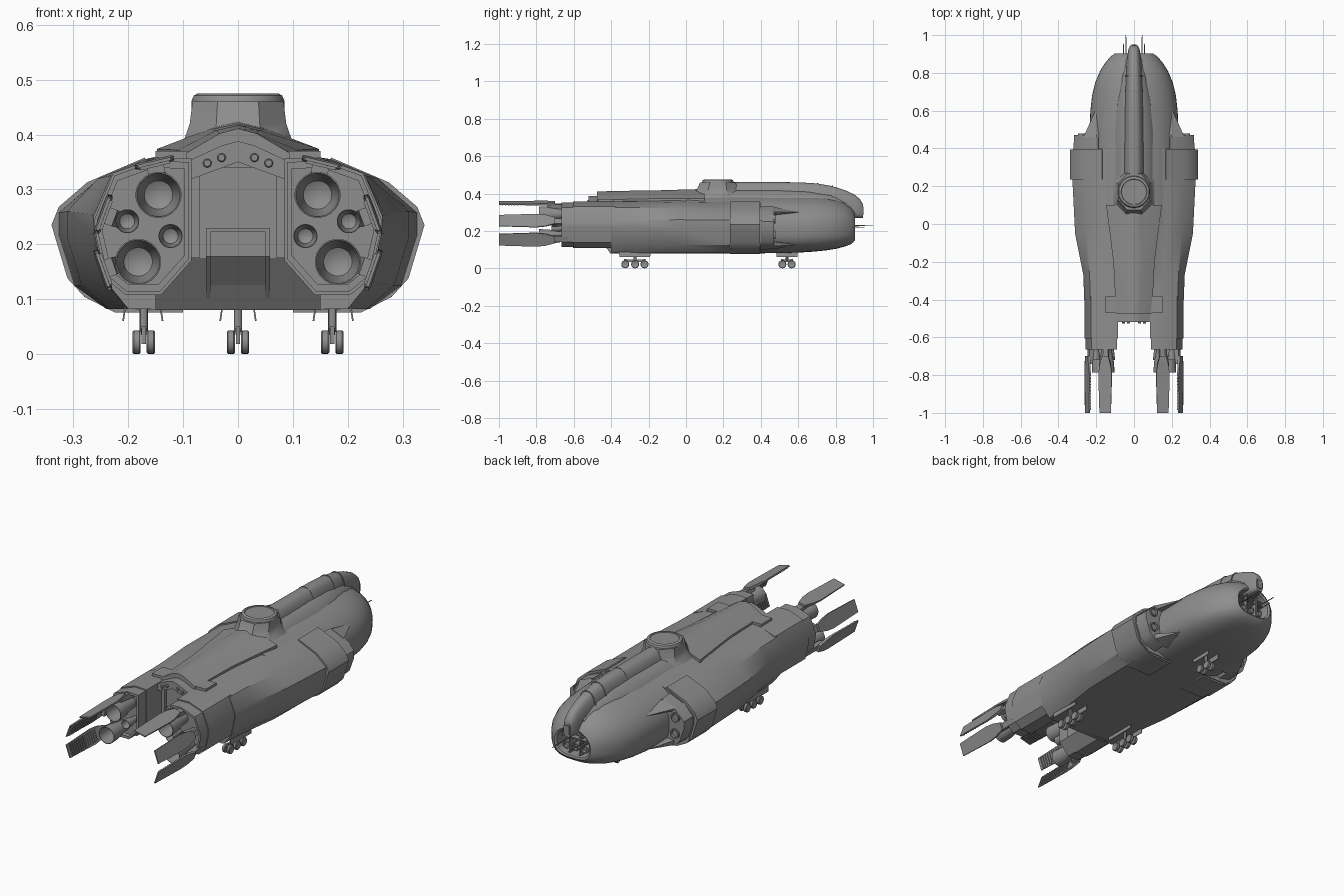
import bpy, bmesh, math
from mathutils import Vector, Matrix

if "Cube" in bpy.data.objects:
    bpy.data.objects.remove(bpy.data.objects["Cube"])


def material(name, v):
    m = bpy.data.materials.new(name)
    m.diffuse_color = (v, v, v, 1)
    m.use_nodes = True
    m.node_tree.nodes["Principled BSDF"].inputs["Base Color"].default_value = m.diffuse_color
    return m


GREY = material("hull grey", 0.27)


def finish(name, bm, angle=30):
    bmesh.ops.recalc_face_normals(bm, faces=bm.faces)
    me = bpy.data.meshes.new(name)
    bm.to_mesh(me)
    bm.free()
    me.materials.append(GREY)
    ob = bpy.data.objects.new(name, me)
    bpy.context.collection.objects.link(ob)
    bpy.ops.object.select_all(action='DESELECT')
    ob.select_set(True)
    bpy.context.view_layer.objects.active = ob
    bpy.ops.object.shade_smooth_by_angle(angle=math.radians(angle))
    return ob


def mirror(ob):
    mod = ob.modifiers.new("mirror", 'MIRROR')
    mod.use_mirror_merge = False
    return ob


def loft(name, rings, caps=True, closed=False, angle=30):
    bm = bmesh.new()
    vs = [[bm.verts.new(p) for p in r] for r in rings]
    n = len(vs[0])
    pairs = list(zip(vs, vs[1:])) + ([(vs[-1], vs[0])] if closed else [])
    for a, b in pairs:
        for i in range(n):
            j = (i + 1) % n
            bm.faces.new((a[i], a[j], b[j], b[i]))
    if caps and not closed:
        bm.faces.new(vs[0])
        bm.faces.new(vs[-1])
    return finish(name, bm, angle)


def prism(name, poly, y0, y1, scale=1.0):
    """Extrude an x-z polygon along y, scaling the far end about its centre."""
    cx = sum(p[0] for p in poly) / len(poly)
    cz = sum(p[1] for p in poly) / len(poly)
    return loft(name, [[(x, y0, z) for x, z in poly],
                       [(cx + (x - cx) * scale, y1, cz + (z - cz) * scale) for x, z in poly]])


def box(name, x0, x1, y0, y1, z0, z1):
    return prism(name, [(x0, z0), (x1, z0), (x1, z1), (x0, z1)], y0, y1)


def lathe(name, centre, prof, axis='Y', n=24):
    """Spin (radius, offset) points round an axis into a closed ring body."""
    c = Vector(centre)
    rings = []
    for r, h in prof:
        ring = []
        for i in range(n):
            t = 2 * math.pi * (i + .5) / n
            u, v = r * math.cos(t), r * math.sin(t)
            ring.append(c + Vector({'X': (h, u, v), 'Y': (u, h, v), 'Z': (u, v, h)}[axis]))
        rings.append(ring)
    return loft(name, rings)


def both(half):
    return half + [(-x, z) for x, z in reversed(half) if x > 0]


def oval(y, w, zb, zm, zt, nb=3.0, nt=2.0, count=48):
    ring = []
    for i in range(count):
        t = 2 * math.pi * i / count
        c, s = math.cos(t), math.sin(t)
        n, h = (nt, zt - zm) if s >= 0 else (nb, zm - zb)
        ring.append((w * math.copysign(abs(c) ** (2 / n), c), y,
                     zm + h * math.copysign(abs(s) ** (2 / n), s)))
    return ring


# Angular main hull
hull = {
    -.40: [(0, .408), (.03, .4), (.095, .358), (.155, .356), (.232, .325), (.264, .25), (.262, .22), (.243, .135), (.2, .082), (0, .08)],
    -.27: [(0, .412), (.035, .403), (.1, .36), (.16, .356), (.235, .325), (.268, .255), (.266, .22), (.245, .13), (.205, .082), (0, .08)],
    -.05: [(0, .42), (.045, .41), (.105, .366), (.17, .355), (.255, .32), (.312, .26), (.312, .215), (.285, .125), (.235, .082), (0, .08)],
    .23: [(0, .428), (.05, .415), (.105, .37), (.17, .352), (.265, .31), (.326, .258), (.326, .215), (.298, .125), (.24, .082), (0, .08)],
    .40: [(0, .42), (.05, .41), (.105, .37), (.17, .35), (.265, .305), (.322, .255), (.322, .215), (.295, .125), (.24, .085), (0, .082)],
}
loft("main_hull", [[(x, y, z) for x, z in both(h)] for y, h in hull.items()])

# Raised roof panel and aft header with lamps
loft("roof_panel", [[(x * w, y, z + dz) for x, z in both([(0, .411), (.034, .402), (.095, .366), (.095, .34), (0, .34)])]
                    for y, w, dz in ((-.475, 1, 0), (-.2, 1.15, .006), (.1, 1.55, .008))])
prism("aft_header", both([(0, .388), (.03, .38), (.095, .35), (.095, .315), (0, .35)]), -.52, -.38)
for x, z in ((.03, .358), (.056, .348)):
    mirror(lathe("header_lamp", (x, -.525, z), [(.006, -.002), (.008, 0), (.008, .015)], n=12))

# Aft bulkhead with sloping lower half and ramp
loft("aft_bulkhead", [[(x, y, z) for y, z in ((-.385, .08), (-.405, .08), (-.47, .175), (-.47, .37), (-.385, .37))]
                      for x in (-.15, .15)])
loft("ramp_door", [[(x, y, z) for y, z in ((-.405, .09), (-.482, .178), (-.482, .222), (-.455, .222), (-.40, .10))]
                   for x in (-.05, .05)])
for s in (-1, 1):
    loft("ramp_frame", [[(s * x, y, z) for y, z in ((-.405, .085), (-.488, .178), (-.488, .228), (-.455, .228), (-.40, .10))]
                        for x in (.05, .058)])
box("ramp_lintel", -.058, .058, -.488, -.455, .222, .23)
mirror(box("bulkhead_rib", .07, .09, -.485, -.4, .175, .325))

# Engine nacelles
nac = [(.085, .356), (.15, .358), (.228, .33), (.262, .245), (.26, .22), (.241, .137), (.205, .108), (.14, .108), (.085, .17)]
mirror(prism("nacelle", nac, -.605, -.38))
mid = (.172, .235)


def shrink(k):
    return [(mid[0] + (x - mid[0]) * k, mid[1] + (z - mid[1]) * k) for x, z in nac]


mirror(loft("nacelle_collar", [[(x, y, z) for x, z in shrink(k)] for k, y in
                               ((.95, -.6), (.95, -.665), (.85, -.665), (.85, -.64))]))

# Open engine bells
for x, z, r, y in ((.145, .29, .042, -.785), (.182, .168, .042, -.785), (.202, .242, .022, -.72), (.123, .215, .022, -.72)):
    d = -.64 - y
    mirror(lathe("engine_bell", (x, y, z), [(r * .3, d * .75), (r * .62, d * .7), (r * .88, d * .35), (r * .94, 0),
                                           (r, 0), (r * .95, d * .35), (r * .7, d * .72), (r * .6, d * 1.1)]))

# Long steering vanes with ribbed inner faces
for a, b in (((.115, .358), (.19, .340)), ((.232, .292), (.259, .218)), ((.260, .192), (.233, .115))):
    A, B = Vector((a[0], 0, a[1])), Vector((b[0], 0, b[1]))
    C, w = (A + B) / 2, (B - A) / 2
    n = Vector((w.z, 0, -w.x)).normalized()
    if n.dot(C - Vector((mid[0], 0, mid[1]))) < 0:
        n = -n

    def section(y, k, lo, hi):
        o = C + Vector((0, y, 0))
        return [o - w * k + n * lo, o + w * k + n * lo, o + w * k + n * hi, o - w * k + n * hi]
    mirror(loft("vane", [section(-1, .8, -.003, .003), section(-.8, .95, -.004, .004),
                         section(-.75, .8, -.006, .006), section(-.70, .45, -.008, .006)]))
    mirror(loft("vane_arm", [section(-.74, .4, -.022, -.004), section(-.63, .35, -.035, -.006)]))
    for i in range(13):
        y = -.985 + i * .0165
        mirror(loft("vane_rib", [section(y, .72, -.008, -.002), section(y + .007, .72, -.008, -.002)]))

# Smooth forward fuselage with an open recessed nose
body = [(0, .245, .08, .395), (.3, .24, .08, .395), (.5, .235, .081, .392), (.6, .231, .084, .39), (.68, .222, .089, .387), (.75, .205, .096, .38),
        (.81, .18, .106, .367), (.85, .155, .117, .35), (.88, .13, .128, .33), (.895, .113, .14, .312), (.903, .1, .15, .298),
        (.898, .09, .157, .29), (.83, .085, .16, .285)]
loft("nose_fuselage", [oval(y, w, zb, .22, zt) for y, w, zb, zt in body], angle=35)

# Sensors inside the nose
for x in (-.05, 0, .05):
    lathe("nose_sensor", (x, .82, .195), [(.02, 0), (.02, .06), (.014, .06), (.014, .045)], n=12)
for z in (.235, .255):
    box("nose_beam", -.075, .075, .82, .88, z, z + .006)
mirror(box("nose_post", .025, .033, .82, .885, .162, .27))
mirror(lathe("antenna", (.043, .83, .228), [(.004, 0), (.002, .17)], n=8))
mirror(lathe("short_antenna", (.055, .83, .22), [(.004, 0), (.002, .125)], n=8))

# Dorsal spine and its blended skirt
spine = [(.15, .062, .46), (.4, .06, .461), (.6, .056, .46), (.7, .052, .454), (.78, .046, .44), (.85, .04, .418),
         (.9, .034, .395), (.93, .028, .37), (.945, .02, .345)]
loft("dorsal_spine", [oval(y, w, .27, .31, zt, 3, 2.6) for y, w, zt in spine], angle=40)
loft("spine_skirt", [oval(y, w, .28, .3, zt) for y, w, zt in
                     ((.1, .13, .425), (.5, .125, .425), (.65, .11, .42), (.78, .08, .402), (.87, .05, .36))], angle=40)
for y, zt in ((.53, .4605), (.7, .4545), (.78, .4405)):
    loft("spine_band", [oval(y + d, .058 - max(0, y - .6) * .04, .3, .31, zt + .002, 3, 2.6) for d in (0, .006)])
box("spine_tip_sensor", -.014, .014, .9, .95, .285, .33)

# Turret on an eight-sided pedestal
def octagon(rx, ry, y, z, c=.45):
    return [(sx * rx * a, y + sy * ry * b, z) for sx, sy, a, b in
            ((1, 1, 1, c), (1, 1, c, 1), (-1, 1, c, 1), (-1, 1, 1, c), (-1, -1, 1, c), (-1, -1, c, 1), (1, -1, c, 1), (1, -1, 1, c))]


loft("turret_pedestal", [octagon(.125, .185, .16, .36), octagon(.1, .135, .165, .385), octagon(.088, .11, .168, .42), octagon(.083, .095, .17, .46)])
lathe("turret_cap", (0, .17, .44), [(.085, 0), (.085, .022), (.081, .031), (.074, .035), (.068, .035), (.066, .031)], 'Z', 32)

# Shoulder bands and forward lamp housings
mirror(loft("shoulder_band", [[(x, y, z) for x, z in [(.1, .2), (.17, .358), (.275, .313), (.327, .268), (.34, .235), (.311, .138), (.28, .104), (.225, .076), (.1, .076)]]
                              for y in (.235, .395)]))
house = [(.15, .2), (.19, .335), (.27, .302), (.32, .252), (.32, .215), (.293, .14), (.265, .115), (.2, .1)]
mirror(prism("lamp_housing", house, .39, .47, .97))
for x, z in ((.272, .262), (.27, .18)):
    mirror(lathe("lamp", (x, .45, z), [(.024, 0), (.024, .028), (.018, .028), (.015, .022)], n=16))
for root, tip in (([(.15, .32), (.2, .33), (.268, .302), (.255, .285), (.15, .28)], (.2, .61, .30)),
                  ([(.15, .15), (.27, .145), (.265, .118), (.2, .1), (.15, .1)], (.2, .59, .125))):
    mirror(loft("fairing", [[(x, .46, z) for x, z in root],
                            [Vector(tip) + (Vector((x, .46, z)) - Vector(tip)) * .04 for x, z in root]]))

# Landing gear: wheel pairs, struts and bay doors
def gear(x, ys, doors, name):
    parts = []
    mid_y = sum(ys) / len(ys)
    for y in ys:
        for dx in (-.013, .013):
            parts.append(lathe(name + "_wheel", (x + dx, y, .0215),
                               [(.008, -.006), (.012, -.0075), (.019, -.0075), (.0215, -.005), (.0215, .005), (.019, .0075), (.012, .0075), (.008, .006)], 'X', 18))
        parts.append(box(name + "_link", x - .004, x + .004, y - .006, y + .006, .018, .05))
    parts.append(box(name + "_bogie", x - .005, x + .005, ys[0], ys[-1], .035, .047))
    parts.append(lathe(name + "_strut", (x, mid_y, .04), [(.008, 0), (.008, .06)], 'Z', 12))
    for dx in doors:
        out = .006 if dx > 0 else -.006
        parts.append(loft(name + "_door", [[(x + dx + k, y, z) for k, y, z in
                     ((e, ys[0] - .035, .1), (e, ys[-1] + .035, .1), (e + out, ys[-1] + .03, .06), (e + out, ys[0] - .03, .06))]
                     for e in (0, .003)]))
    return parts


for part in gear(.172, (-.325, -.272, -.222), (-.03, .03), "rear_gear"):
    mirror(part)
gear(0, (.515, .565), (-.028, .025), "front_gear")
